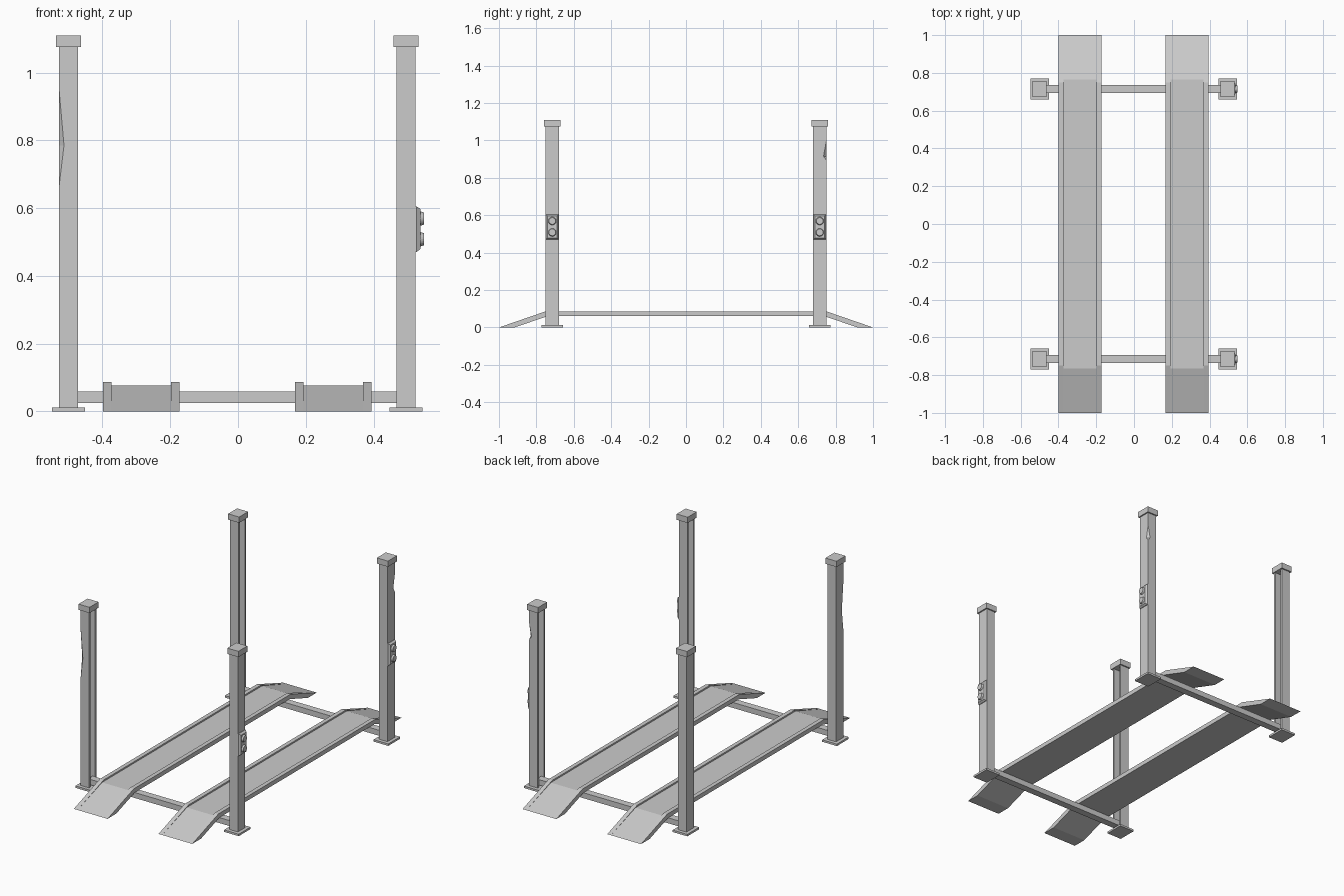
import bpy, bmesh, math
from mathutils import Matrix, Vector

cube = bpy.data.objects.get("Cube")
if cube:
    bpy.data.objects.remove(cube, do_unlink=True)

GREY = (0.6, 0.6, 0.6, 1)
steel = bpy.data.materials.new("grey_steel")
steel.use_nodes = True
steel.diffuse_color = GREY
steel.node_tree.nodes["Principled BSDF"].inputs["Base Color"].default_value = GREY


def finish(name, bm):
    bmesh.ops.remove_doubles(bm, verts=bm.verts, dist=1e-5)
    bmesh.ops.recalc_face_normals(bm, faces=bm.faces)
    mesh = bpy.data.meshes.new(name)
    bm.to_mesh(mesh)
    bm.free()
    mesh.materials.append(steel)
    obj = bpy.data.objects.new(name, mesh)
    bpy.context.collection.objects.link(obj)
    return obj


def box(name, center, size):
    bm = bmesh.new()
    bmesh.ops.create_cube(bm, size=1)
    bm.transform(Matrix.Translation(center) @ Matrix.Diagonal((*size, 1)))
    return finish(name, bm)


def loft(name, rings):
    """Skin a stack of matching closed rings and cap both ends."""
    bm = bmesh.new()
    loops = [[bm.verts.new(p) for p in ring] for ring in rings]
    n = len(loops[0])
    for a, b in zip(loops, loops[1:]):
        for i in range(n):
            j = (i + 1) % n
            bm.faces.new((a[i], a[j], b[j], b[i]))
    bm.faces.new(loops[0])
    bm.faces.new(loops[-1])
    return finish(name, bm)


# Post: channel open toward the middle, optionally with a notched outer corner
HX, HY, WALL, NOTCH = 0.0285, 0.035, 0.012, 0.015


def post(name, x, y, sx, sy, notch):
    slot = HY - WALL

    def ring(z, cut=0):
        pts = [(HX, HY - cut), (HX - cut, HY), (-HX, HY), (-HX, slot),
               (HX - WALL, slot), (HX - WALL, -slot), (-HX, -slot), (-HX, -HY), (HX, -HY)]
        return [(x + sx * u, y + sy * v, z) for u, v in pts]

    rings = [ring(0.005)]
    if notch:
        low, mid, high = notch
        rings += [ring(low), ring(mid, NOTCH), ring(high)]
    loft(name, rings + [ring(1.08)])


# Control box: tapered housing with two round buttons on the outer face
def control_box(name, x, y):
    def ring(px, inset):
        hy, hz = 0.034 - inset, 0.067 - inset
        return [(px, y + a * hy, 0.538 + b * hz)
                for a, b in ((-1, -1), (1, -1), (1, 1), (-1, 1))]
    loft(name, [ring(x - 0.005, 0), ring(x + 0.003, 0), ring(x + 0.014, 0.008)])
    for label, z in (("upper", 0.569), ("lower", 0.508)):
        bm = bmesh.new()
        bmesh.ops.create_cone(bm, cap_ends=True, segments=20,
                              radius1=0.022, radius2=0.018, depth=0.012)
        bm.transform(Matrix.Translation((x + 0.018, y, z)) @ Matrix.Rotation(math.pi / 2, 4, "Y"))
        finish(f"{name}_{label}_button", bm)


POST_Y = 0.715
for end, sy in (("front", -1), ("back", 1)):
    y = sy * POST_Y
    for side, sx, x in (("right", -1, -0.5), ("left", 1, 0.496)):
        tag = f"{end}_{side}"
        notch = {(-1, -1): (0.66, 0.785, 0.955), (1, 1): (0.895, 0.915, 0.995)}.get((sx, sy))
        post(f"{tag}_post", x, y, sx, sy, notch)
        box(f"{tag}_base_plate", (x, y, 0.006), (0.098, 0.113, 0.012))
        box(f"{tag}_post_cap", (x, y, 1.0925), (0.074, 0.086, 0.035))
        if sx > 0:
            control_box(f"{tag}_control_box", x + HX, y)
    box(f"{end}_crossbeam", (-0.002, y, 0.0415), (0.972, 0.043, 0.033))


# Runways: recessed deck between two raised side rails, sloping to the ground
def runway_strip(name, x0, x1, top_y, top_z):
    half = [(0.74, 0.06), (0.917, 0), (1, 0), (top_y, top_z)]
    profile = half + [(-y, z) for y, z in reversed(half)]
    loft(name, [[(x, y, z) for y, z in profile] for x in (x0, x1)])


for side, x in (("right", -0.286), ("left", 0.281)):
    runway_strip(f"{side}_runway_deck", x - 0.088, x + 0.088, 0.765, 0.077)
    for edge, s in (("inner", -1 if x > 0 else 1), ("outer", 1 if x > 0 else -1)):
        runway_strip(f"{side}_runway_{edge}_rail", x + s * 0.088, x + s * 0.113, 0.75, 0.086)
